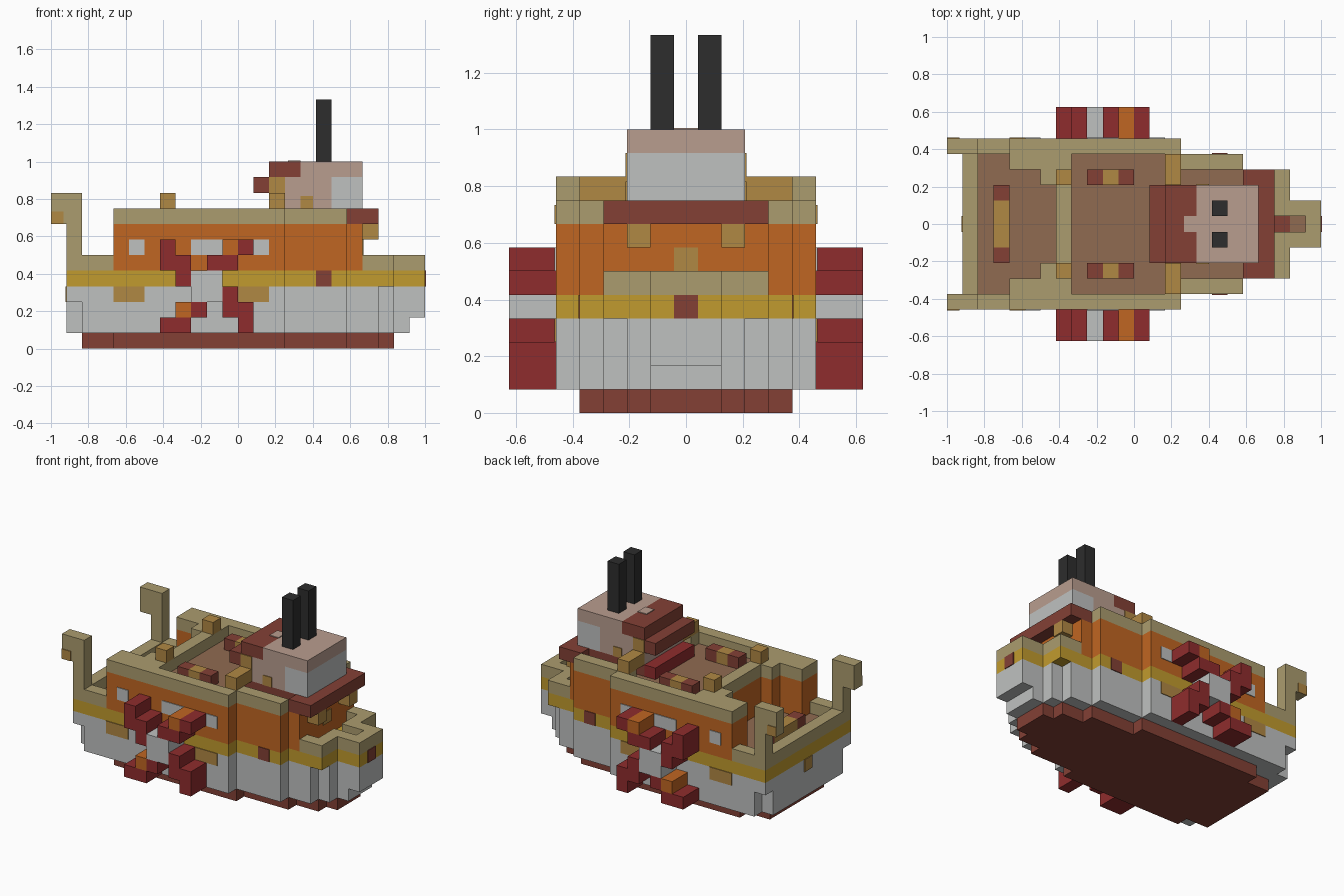
import bpy, bmesh

cube = bpy.data.objects.get("Cube")
if cube:
    bpy.data.objects.remove(cube, do_unlink=True)

U = 1 / 12          # block size
T = 0.06            # thickness of painted plates, in blocks


def material(name, hex_colour):
    rgb = [int(hex_colour[i:i + 2], 16) / 255 for i in (0, 2, 4)]
    col = [c / 12.92 if c <= 0.04045 else ((c + 0.055) / 1.055) ** 2.4 for c in rgb] + [1]
    m = bpy.data.materials.new(name)
    m.use_nodes = True
    m.diffuse_color = col
    m.node_tree.nodes["Principled BSDF"].inputs["Base Color"].default_value = col
    return m


WHITE = material("white_paint", "bfc1c0")
TAN = material("tan_wood", "ab9c6e")
ORANGE = material("orange_paint", "c06622")
YELLOW = material("yellow_band", "c19b2e")
RED = material("red_paint", "8f2c2d")
MAROON = material("maroon_wood", "834035")
GOLD = material("gold_wood", "b08844")
PINK = material("pale_pink", "b99d8f")
DECK = material("deck_brown", "906b51")
BLACK = material("black_iron", "2d2d2d")


def prism(bm, outline, z0, z1):
    """Extrude an outline given in blocks; x counts from the stern end."""
    verts = [bm.verts.new((x * U - 1, y * U, z0 * U)) for x, y in outline]
    face = bm.faces.new(verts)
    top = bmesh.ops.extrude_face_region(bm, geom=[face])["geom"]
    moved = [v for v in top if isinstance(v, bmesh.types.BMVert)]
    bmesh.ops.translate(bm, verts=moved, vec=(0, 0, (z1 - z0) * U))


def finish(name, mat, bm):
    bmesh.ops.recalc_face_normals(bm, faces=bm.faces)
    me = bpy.data.meshes.new(name)
    bm.to_mesh(me)
    bm.free()
    me.materials.append(mat)
    ob = bpy.data.objects.new(name, me)
    bpy.context.collection.objects.link(ob)
    return ob


def boxes(name, mat, items, mirror=True):
    """Boxes as (x0, x1, y0, y1, z0, z1), optionally repeated on the other side."""
    bm = bmesh.new()
    for x0, x1, y0, y1, z0, z1 in items:
        for s in ((1, -1) if mirror else (1,)):
            prism(bm, [(x0, s * y0), (x1, s * y0), (x1, s * y1), (x0, s * y1)], z0, z1)
    return finish(name, mat, bm)


def block(name, mat, x0, x1, half, z0, z1):
    return boxes(name, mat, [(x0, x1, -half, half, z0, z1)], mirror=False)


def slab(name, mat, z0, z1, stations, end):
    """Stepped symmetric plan: each station is (start x, half width)."""
    side = []
    for (x, w), nxt in zip(stations, [s[0] for s in stations[1:]] + [end]):
        side += [(x, w), (nxt, w)]
    bm = bmesh.new()
    prism(bm, side + [(x, -y) for x, y in reversed(side)], z0, z1)
    return finish(name, mat, bm)


def side_plates(name, mat, cells, w):
    """Painted cells (x0, x1, z0, z1) on both side walls at half width w."""
    return boxes(name, mat, [(a, b, w, w + T, c, d) for a, b, c, d in cells])


# Hull layers
bow = [(15, 4.5), (19, 3.5), (21, 2.5), (22, 1.5)]
slab("keel", MAROON, 0, 1, [(2, 3.5), (4, 4.5), (15, 3.5), (19, 2.5), (21, 1.5)], 22)
slab("hull_bottom", WHITE, 1, 2, [(1, 4.5), (2, 5.5)] + bow, 23)
slab("hull_middle", WHITE, 2, 3, [(1, 4.5), (2, 5.5)] + bow, 24)
slab("hull_top", WHITE, 3, 4, [(1, 5.5)] + bow, 24)
slab("hull_band", YELLOW, 4, 5, [(1, 5.5), (15, 4.5), (19, 3.5), (22, 1.5)], 24)

# Raised orange body with a stepped recess facing the stern
slab("upper_body", ORANGE, 5, 8, [(7, 5.5), (15, 4.5), (19, 3.5)], 20)
boxes("recess_walls", ORANGE, [(4, 7, 3.5, 5.5, 5, 8), (6, 7, 2.5, 3.5, 5, 8)])

# Decks
block("stern_deck", DECK, 2, 7, 4.5, 5, 5 + T)
slab("main_deck", DECK, 8, 8 + T, [(8, 4.5), (15, 3.5)], 19)
block("bow_deck", DECK, 20, 23, 0.5, 5, 5 + T)
block("bow_deck_patch", MAROON, 21, 22, 0.5, 5 + T, 5 + 1.5 * T)

# Rails
boxes("upper_rail", TAN, [(4, 15, 4.5, 5.5, 8, 9), (4, 7, 3.5, 4.5, 8, 9),
                          (6, 7, 2.5, 3.5, 8, 9), (14, 19, 3.5, 4.5, 8, 9)])
block("deck_beam", TAN, 7, 8, 4.5, 8, 9)
boxes("beam_posts", GOLD, [(7, 8, 2.5, 3.5, 9, 10)])
boxes("stern_side_rail", TAN, [(1, 4, 4.5, 5.5, 5, 6)])
block("stern_rail", TAN, 1, 2, 4.5, 5, 6)
boxes("bow_rail", TAN, [(20, 21, 2.5, 3.5, 5, 6), (21, 22, 0.5, 3.5, 5, 6),
                        (22, 23, 0.5, 1.5, 5, 6)])
block("bow_rail_tip", TAN, 23, 24, 1.5, 5, 6)

# Stern posts with a hooked top
boxes("stern_posts", TAN, [(1, 2, 4.5, 5.5, 6, 10), (0, 1, 4.5, 5.5, 8, 10)])
side_plates("post_patches", GOLD, [(0, 0.8, 8, 8.8)], 5.5)

# Benches on the decks
boxes("side_bench_ends", MAROON, [(x, x + 1, 2.5, 3.5, 8, 9) for x in (9, 11)])
boxes("side_bench_seats", GOLD, [(10, 11, 2.5, 3.5, 8, 9)])
boxes("stern_bench_ends", MAROON, [(3, 4, 1.5, 2.5, 5, 6)])
block("stern_bench_seat", GOLD, 3, 4, 1.5, 5, 6)

# Cabin on its platform
block("platform", MAROON, 19, 21, 3.5, 8, 9)
block("cabin_base", MAROON, 14, 19, 2.5, 8, 9)
boxes("platform_brackets", GOLD, [(20, 21, 1.5, 2.5, 7, 8)])
block("cabin_step", RED, 13, 14, 2.5, 8, 9)
boxes("cabin_arms", GOLD, [(14, 15, 2.5, 4.5, 9, 10)])
block("cabin_rear", PINK, 14, 18, 2.5, 9, 11)
block("cabin_front", WHITE, 18, 20, 2.5, 9, 11)
block("roof_front", PINK, 16, 20, 2.5, 11, 12)
block("roof_rear", MAROON, 14, 16, 2.5, 11, 12)
block("roof_eave", MAROON, 13, 14, 2.5, 10, 11)
block("roof_notch", PINK, 15.2, 16, 0.5, 12, 12 + T)
side_plates("cabin_patches", GOLD, [(14, 15, 9, 11), (16, 16.8, 9, 9.8)], 2.5)

# Chimneys
boxes("chimneys", BLACK, [(17, 18, 0.5, 1.5, 12, 16)])

# Painted windows, patches and door
side_plates("windows", WHITE, [(x, x + n, 6, 7) for x, n in ((5, 1), (9, 2), (13, 1))], 5.5)
side_plates("hull_patches", GOLD, [(4, 6, 3, 4), (12, 14, 3, 4)], 5.5)
side_plates("band_patches", MAROON, [(17, 18, 4, 5)], 4.5)
block("bow_patch", MAROON, 24, 24 + T, 0.5, 4, 5)
block("bow_door", GOLD, 20, 20 + T, 0.5, 6, 7)
block("stern_patch", GOLD, 1 - T, 1, 0.5, 3, 4)

# Crossed wheel emblem standing out from each side: rows from bottom to top
rows = ["rr...r", ".or.rr", "..wwr.", ".rww..", "rr.rr.", "r...or"]
for key, label, mat in (("r", "wheel_arms", RED), ("w", "wheel_hub", WHITE), ("o", "wheel_tips", ORANGE)):
    boxes(label, mat, [(7 + i, 8 + i, 5.5, 7.5, k + 1, k + 2)
                       for k, row in enumerate(rows) for i, c in enumerate(row) if c == key])
